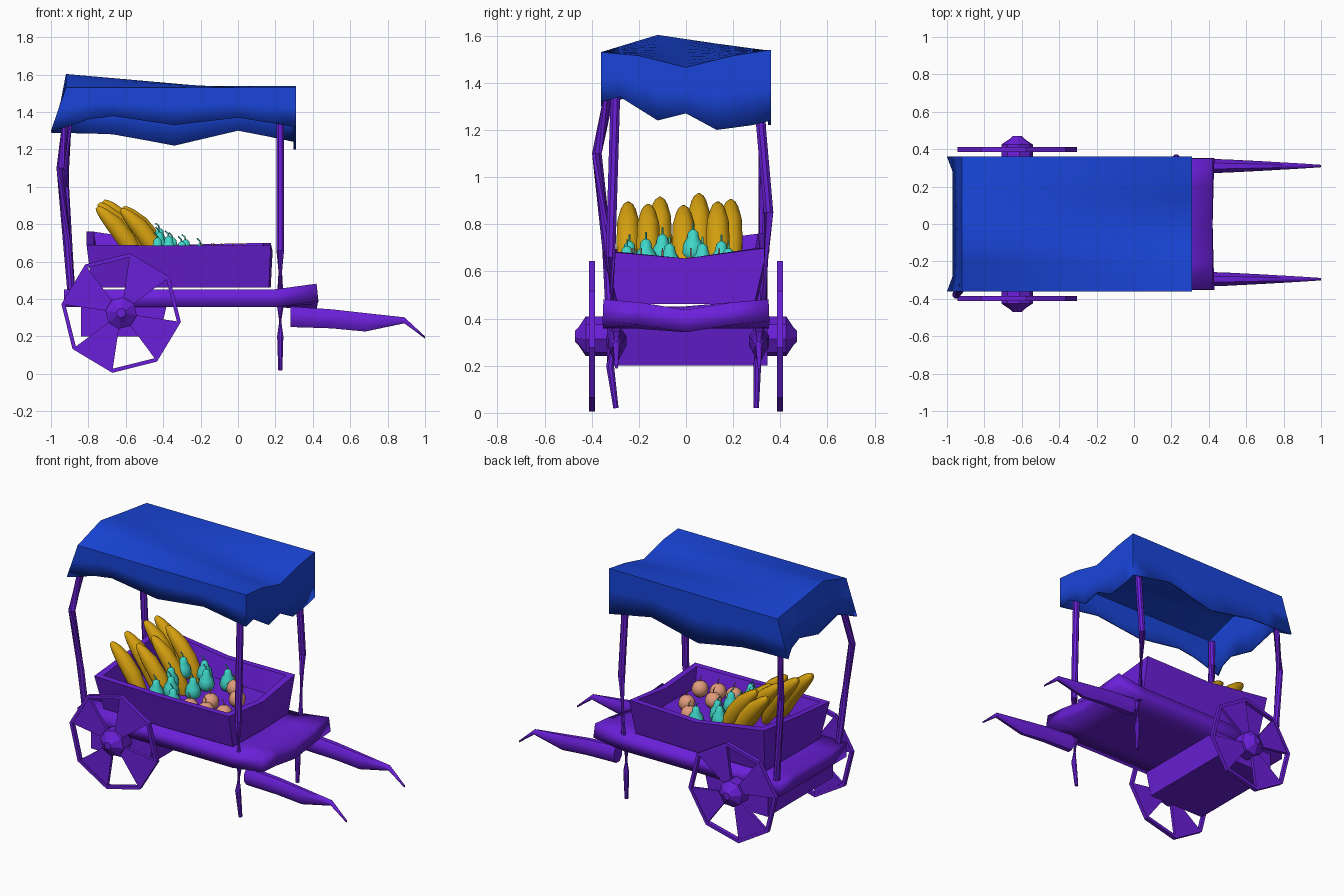
import bpy, bmesh, math
from mathutils import Vector

if "Cube" in bpy.data.objects:
    bpy.data.objects.remove(bpy.data.objects["Cube"])

def material(name, rgb):
    m = bpy.data.materials.new(name)
    m.diffuse_color = (*rgb, 1)
    m.use_nodes = True
    m.node_tree.nodes["Principled BSDF"].inputs["Base Color"].default_value = m.diffuse_color
    return m

PURPLE = material("purple wood", (0.147, 0.014, 0.70))
BLUE = material("blue cloth", (0.01, 0.06, 0.70))
YELLOW = material("yellow", (0.66, 0.35, 0.005))
TEAL = material("teal", (0.05, 0.67, 0.58))
PEACH = material("peach", (0.75, 0.33, 0.2))

def make(name, verts, faces, mat, angle=40):
    me = bpy.data.meshes.new(name)
    me.from_pydata([tuple(v) for v in verts], [], faces)
    bm = bmesh.new()
    bm.from_mesh(me)
    bmesh.ops.recalc_face_normals(bm, faces=bm.faces)
    bm.to_mesh(me)
    bm.free()
    me.materials.append(mat)
    ob = bpy.data.objects.new(name, me)
    bpy.context.collection.objects.link(ob)
    bpy.ops.object.select_all(action='DESELECT')
    ob.select_set(True)
    bpy.context.view_layer.objects.active = ob
    bpy.ops.object.shade_smooth_by_angle(angle=math.radians(angle))
    return ob

def loft(name, rings, mat, angle=40, closed=False):
    """Skin a list of equal-length rings; cap the ends or close the loop."""
    n, k = len(rings[0]), len(rings)
    verts = [p for r in rings for p in r]
    faces = []
    for i in range(k if closed else k - 1):
        a, b = i * n, (i + 1) % k * n
        faces += [(a + j, a + (j + 1) % n, b + (j + 1) % n, b + j) for j in range(n)]
    if not closed:
        faces += [tuple(range(n)), tuple(range((k - 1) * n, k * n))]
    return make(name, verts, faces, mat, angle)

def tube(name, path, radii, mat, sides=8, angle=40):
    path = [Vector(p) for p in path]
    rings = []
    for i, p in enumerate(path):
        t = path[min(i + 1, len(path) - 1)] - path[max(i - 1, 0)]
        q = t.to_track_quat('Z', 'Y')
        rings.append([p + q @ Vector((radii[i] * math.cos(a), radii[i] * math.sin(a), 0))
                      for a in (2 * math.pi * (j + .5) / sides for j in range(sides))])
    return loft(name, rings, mat, angle)

def interp(table, t):
    for (a, va), (b, vb) in zip(table, table[1:]):
        if t <= b:
            return va + (vb - va) * max(0, (t - a) / (b - a))
    return table[-1][1]

def solidify(ob, t):
    m = ob.modifiers.new("thickness", 'SOLIDIFY')
    m.thickness, m.offset = t, -1

# canopy: sagging top grid plus a skirt with wavy hems
left_top = [(-.36, 1.53), (-.12, 1.603), (.1, 1.57), (.36, 1.535)]
right_top = [(-.36, 1.53), (-.2, 1.515), (0, 1.465), (.2, 1.515), (.36, 1.54)]
hem_front = [(-.92, 1.34), (-.68, 1.38), (-.34, 1.33), (0, 1.37), (.31, 1.32)]
hem_back = [(-.92, 1.29), (-.66, 1.28), (-.34, 1.22), (0, 1.30), (.31, 1.24)]
hem_right = [(-.36, 1.32), (-.28, 1.34), (-.12, 1.24), (0, 1.27), (.13, 1.2), (.28, 1.22), (.36, 1.24)]
hem_left = [(-.36, 1.30), (-.2, 1.36), (0, 1.31), (.2, 1.36), (.36, 1.29)]
xs = [-.92, -.8, -.67, -.5, -.34, -.17, 0, .16, .31]
ys = [-.36, -.28, -.2, -.12, 0, .13, .2, .28, .36]
nx, ny = len(xs), len(ys)
verts = []
for x in xs:
    f = (x + .92) / 1.23
    verts += [(x, y, interp(left_top, y) * (1 - f) + interp(right_top, y) * f) for y in ys]
faces = [(i * ny + j, i * ny + j + 1, (i + 1) * ny + j + 1, (i + 1) * ny + j)
         for i in range(nx - 1) for j in range(ny - 1)]
border = ([i * ny for i in range(nx)] + [(nx - 1) * ny + j for j in range(1, ny)]
          + [i * ny + ny - 1 for i in range(nx - 2, -1, -1)] + list(range(ny - 2, 0, -1)))
base, nb = len(verts), len(border)
for step in (.5, 1):
    for v in border:
        x, y, z = verts[v]
        hem = (hem_left if x < -.91 else hem_right if x > .30 else None)
        h = interp(hem, y) if hem else interp(hem_front if y < 0 else hem_back, x)
        out = -(.05 + .03 * (abs(y) > .3)) * step if x < -.91 else 0
        verts.append((x + out, y, z + (h - z) * step))
for k in range(nb):
    n = (k + 1) % nb
    faces += [(border[k], border[n], base + n, base + k),
              (base + k, base + n, base + nb + n, base + nb + k)]
solidify(make("canopy", verts, faces, BLUE, 45), .012)

# platform, lifted at its front corners
px, py = [-.93, -.4, .0, .2, .42], [-.35, -.2, 0, .2, .35]
pv = [(x, y, .452 + (max(0, x - .2) / .22) * (.03 * (abs(y) / .35) - .015 * (abs(y) < .1)))
      for x in px for y in py]
pf = [(i * 5 + j, i * 5 + j + 1, i * 5 + j + 6, i * 5 + j + 5) for i in range(4) for j in range(4)]
solidify(make("platform", pv, pf, PURPLE), .095)

def rect(x0, x1, y0, y1, z):
    return [(x0, y0, z), (x1, y0, z), (x1, y1, z), (x0, y1, z)]

# axle box under the platform
loft("axle_box", [rect(-.84, -.42, -.335, .345, .2), rect(-.84, -.38, -.335, .345, .37)], PURPLE)

# produce tray with an uneven rim
rim = [.69, .685, .685, .655, .70, .69, .76, .72]

def tray_ring(x0, x1, w, z):
    xm = (x0 + x1) / 2
    pts = [(x0, -w), (xm, -w - .01), (x1, -w), (x1 + .01, 0), (x1, w), (xm, w + .01), (x0, w), (x0, 0)]
    return [(x, y, z[i] if isinstance(z, list) else z) for i, (x, y) in enumerate(pts)]

loft("tray", [tray_ring(-.78, .165, .29, .462), tray_ring(-.81, .175, .345, rim),
              tray_ring(-.77, .135, .305, rim), tray_ring(-.74, .12, .27, .56)], PURPLE, 30)

# corner posts
posts = {
    "rear_front_post": [(-.915, -.325, 1.5), (-.92, -.33, 1.33), (-.95, -.378, 1.1), (-.915, -.335, .7), (-.89, -.32, .43)],
    "rear_back_post": [(-.9, .31, 1.5), (-.91, .315, 1.33), (-.925, .33, 1.0), (-.89, .325, .43)],
    "fore_front_post": [(.226, -.295, 1.48), (.226, -.30, 1.33), (.226, -.32, .66), (.226, -.31, .36)],
    "fore_back_post": [(.226, .31, 1.48), (.226, .315, 1.25), (.226, .35, .85), (.226, .325, .36)],
}
for name, path in posts.items():
    tube(name, path, [.022] * len(path), PURPLE)

# front legs
tube("front_leg", [(.226, -.305, .38), (.226, -.322, .2), (.226, -.297, .02)], [.022, .018, .012], PURPLE)
tube("back_leg", [(.226, .30, .38), (.226, .302, .2), (.226, .298, .02)], [.022, .018, .012], PURPLE)

# pull handles: tapering sections (x, half width, z low, z high)
sections = [(.28, .046, .25, .36), (.5, .038, .243, .345), (.68, .028, .226, .325),
            (.89, .015, .27, .302), (1.0, .007, .188, .2)]
for name, yc in (("front_handle", -.295), ("back_handle", .31)):
    loft(name, [[(x, yc + w * math.cos(a), (lo + hi) / 2 + (hi - lo) / 2 * math.sin(a) * 1.08)
                 for a in (math.pi / 4 * (k + .5) for k in range(8))]
                for x, w, lo, hi in sections], PURPLE)

# wheels: octagonal rim, four wedge spokes, stepped hub
CX, CZ, R = -.625, .325, .323

def wheel_point(r, k, y):
    a = math.radians(81.5 - 45 * k)
    return (CX + r * math.cos(a), y, CZ + r * math.sin(a))

for side, label in ((-1, "front"), (1, "back")):
    y0, y1 = side * .385, side * .412
    loft(label + "_wheel_rim", [[wheel_point(R, k, y0), wheel_point(R, k, y1),
         wheel_point(R - .022, k, y1), wheel_point(R - .022, k, y0)] for k in range(8)],
         PURPLE, 20, closed=True)
    for s in range(0, 8, 2):
        loft(label + "_wheel_spoke", [[wheel_point(r, k, y) for r, k in
             ((.06, s), (R - .012, s), (R - .012, s + 1), (.06, s + 1))]
             for y in (side * .388, side * .408)], PURPLE, 20)
    loft(label + "_hub", [[wheel_point(r, k, side * y) for k in range(8)] for r, y in
         ((.085, .33), (.085, .425), (.04, .455), (.025, .47))], PURPLE, 20)

# long yellow fruit, two leaning rows: (tip x, tip y, tip z)
prof = [(0, .012), (.06, .03), (.2, .047), (.45, .054), (.7, .05), (.88, .034), (.96, .022), (1, .01)]
for x, y, z in [(-.755, -.245, .89), (-.745, -.11, .91), (-.72, .055, .925), (-.735, .19, .9),
                (-.625, -.16, .88), (-.62, -.01, .875), (-.615, .135, .89)]:
    path = [(x + .25 * (1 - t) + .02 * math.sin(math.pi * t), y,
             z - .36 * (1 - t) + .025 * math.sin(math.pi * t)) for t, r in prof]
    tube("long_fruit", path, [r for t, r in prof], YELLOW, 8, 50)

# pears with stems
pear = [(-.055, .015), (-.04, .04), (-.01, .052), (.025, .043), (.05, .026), (.075, .022), (.088, .008)]
for x, y, z in [(-.2, .18, .61), (-.28, .07, .63), (-.42, .03, .69), (-.37, -.17, .65), (-.43, -.24, .64),
                (-.28, -.07, .63), (-.42, -.1, .67), (-.35, .15, .64), (-.3, -.25, .62)]:
    tube("pear", [(x, y, z + h) for h, r in pear], [r for h, r in pear], TEAL, 10, 60)
    tube("pear_stem", [(x, y, z + .08), (x - .004, y, z + .1), (x - .02, y, z + .115)],
         [.005, .004, .004], TEAL, 5)

# round fruit with stems
ball = [(math.radians(-80 + 20 * k)) for k in range(9)]
for x, y in [(-.19, -.23), (-.13, -.1), (-.02, .02), (.03, -.19), (-.12, .14), (-.08, -.22)]:
    z = .61
    tube("round_fruit", [(x, y, z + .052 * math.sin(a)) for a in ball],
         [.052 * math.cos(a) for a in ball], PEACH, 12, 60)
    tube("round_fruit_stem", [(x, y, z + .045), (x, y, z + .07), (x - .012, y, z + .088)],
         [.004, .004, .003], PEACH, 5)
